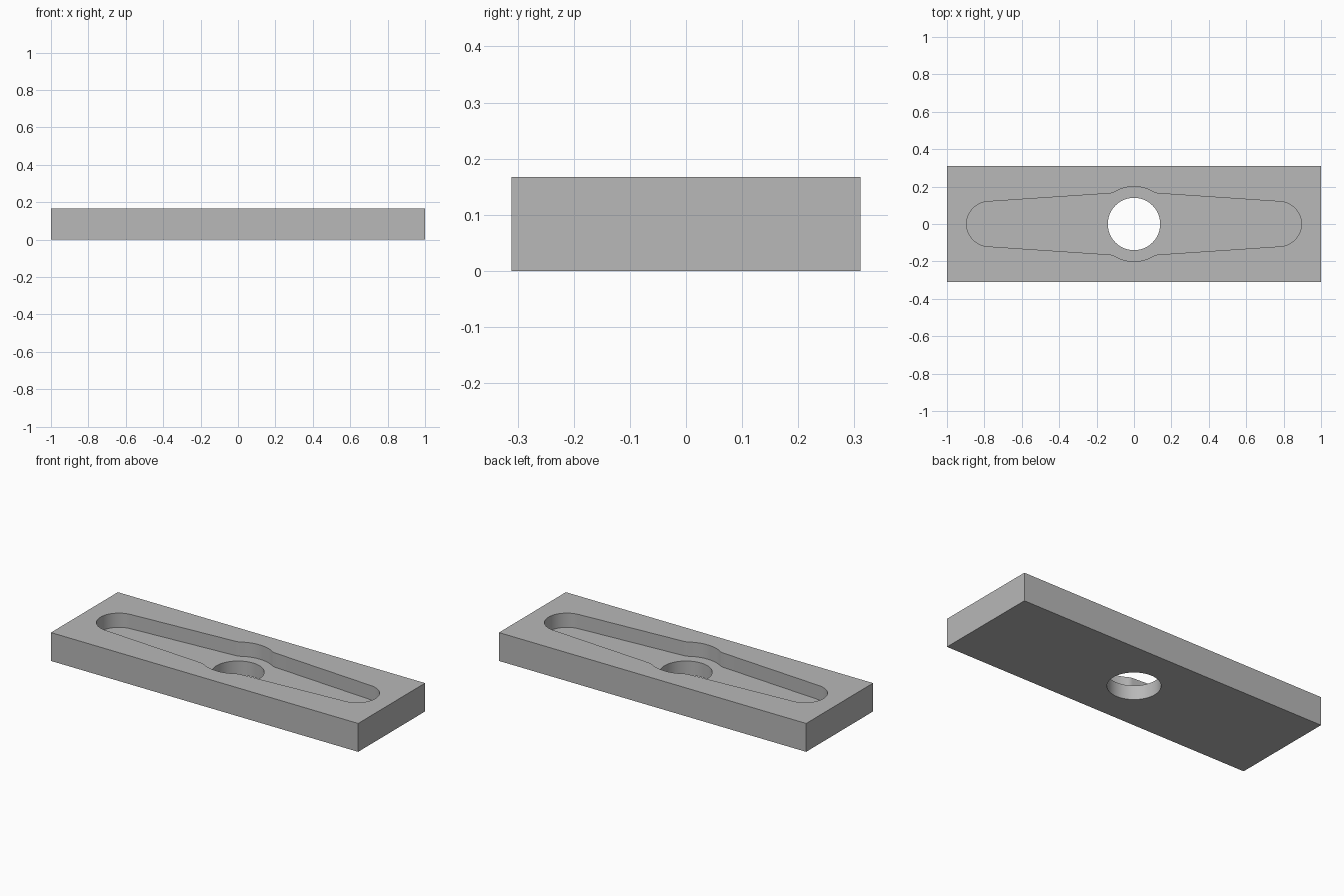
import bpy, bmesh
from math import pi, sin, cos, atan2, hypot, sqrt, radians

if "Cube" in bpy.data.objects:
    bpy.data.objects.remove(bpy.data.objects["Cube"])

LENGTH, WIDTH, HEIGHT = 2.0, 0.622, 0.167
FLOOR = 0.083                    # height of the pocket floor
HOLE_R = 0.14
BOSS_R, FILLET = 0.2, 0.06       # bulge around the hole and its blend
END_X, END_R = 0.775, 0.12       # rounded pocket ends
SLOPE = 0.067                    # taper of the pocket sides

grey = bpy.data.materials.new("plain grey")
grey.use_nodes = True
grey.diffuse_color = (0.48, 0.48, 0.48, 1)
grey.node_tree.nodes["Principled BSDF"].inputs["Base Color"].default_value = grey.diffuse_color


def arc(cx, cy, r, a0, a1, steps):
    return [(cx + r * cos(a0 + (a1 - a0) * i / steps),
             cy + r * sin(a0 + (a1 - a0) * i / steps)) for i in range(steps + 1)]


def prism(name, outline, z0, z1):
    bm = bmesh.new()
    base = bm.faces.new([bm.verts.new((x, y, z0)) for x, y in outline])
    top = bmesh.ops.extrude_face_region(bm, geom=[base])["geom"]
    bmesh.ops.translate(bm, vec=(0, 0, z1 - z0),
                        verts=[v for v in top if isinstance(v, bmesh.types.BMVert)])
    bmesh.ops.recalc_face_normals(bm, faces=bm.faces)
    mesh = bpy.data.meshes.new(name)
    bm.to_mesh(mesh)
    bm.free()
    mesh.materials.append(grey)
    obj = bpy.data.objects.new(name, mesh)
    bpy.context.collection.objects.link(obj)
    return obj


def pocket_outline():
    # Quarter outline: end arc, tapered side, concave blend, bulge
    tilt = atan2(1, SLOPE)
    side = END_R * hypot(1, SLOPE) + SLOPE * END_X
    k = side + FILLET * hypot(1, SLOPE)
    a, r = 1 + SLOPE ** 2, BOSS_R + FILLET
    fx = (SLOPE * k + sqrt((SLOPE * k) ** 2 - a * (k * k - r * r))) / a
    fy = k - SLOPE * fx
    join = atan2(fy, fx)
    quarter = (arc(END_X, 0, END_R, 0, tilt, 16)
               + arc(fx, fy, FILLET, tilt - pi, join - pi, 6)
               + arc(0, 0, BOSS_R, join, pi / 2, 10)[1:])
    # Mirror into a closed loop
    half = quarter + [(-x, y) for x, y in reversed(quarter[:-1])]
    return half + [(x, -y) for x, y in reversed(half[1:-1])]


# Rectangular block
hx, hy = LENGTH / 2, WIDTH / 2
block = prism("slotted_block", [(-hx, -hy), (hx, -hy), (hx, hy), (-hx, hy)], 0, HEIGHT)

# Cut the pocket and the through hole
cutters = [prism("pocket_cutter", pocket_outline(), FLOOR, HEIGHT + 0.1),
           prism("hole_cutter", arc(0, 0, HOLE_R, 0, 2 * pi, 64)[:-1], -0.1, HEIGHT + 0.2)]
bpy.ops.object.select_all(action="DESELECT")
bpy.context.view_layer.objects.active = block
block.select_set(True)
for cutter in cutters:
    cutter.hide_render = True
    mod = block.modifiers.new(cutter.name, "BOOLEAN")
    mod.operation, mod.solver, mod.object = "DIFFERENCE", "EXACT", cutter
    bpy.ops.object.modifier_apply(modifier=mod.name)
    bpy.data.objects.remove(cutter)

bpy.ops.object.shade_smooth_by_angle(angle=radians(30))
